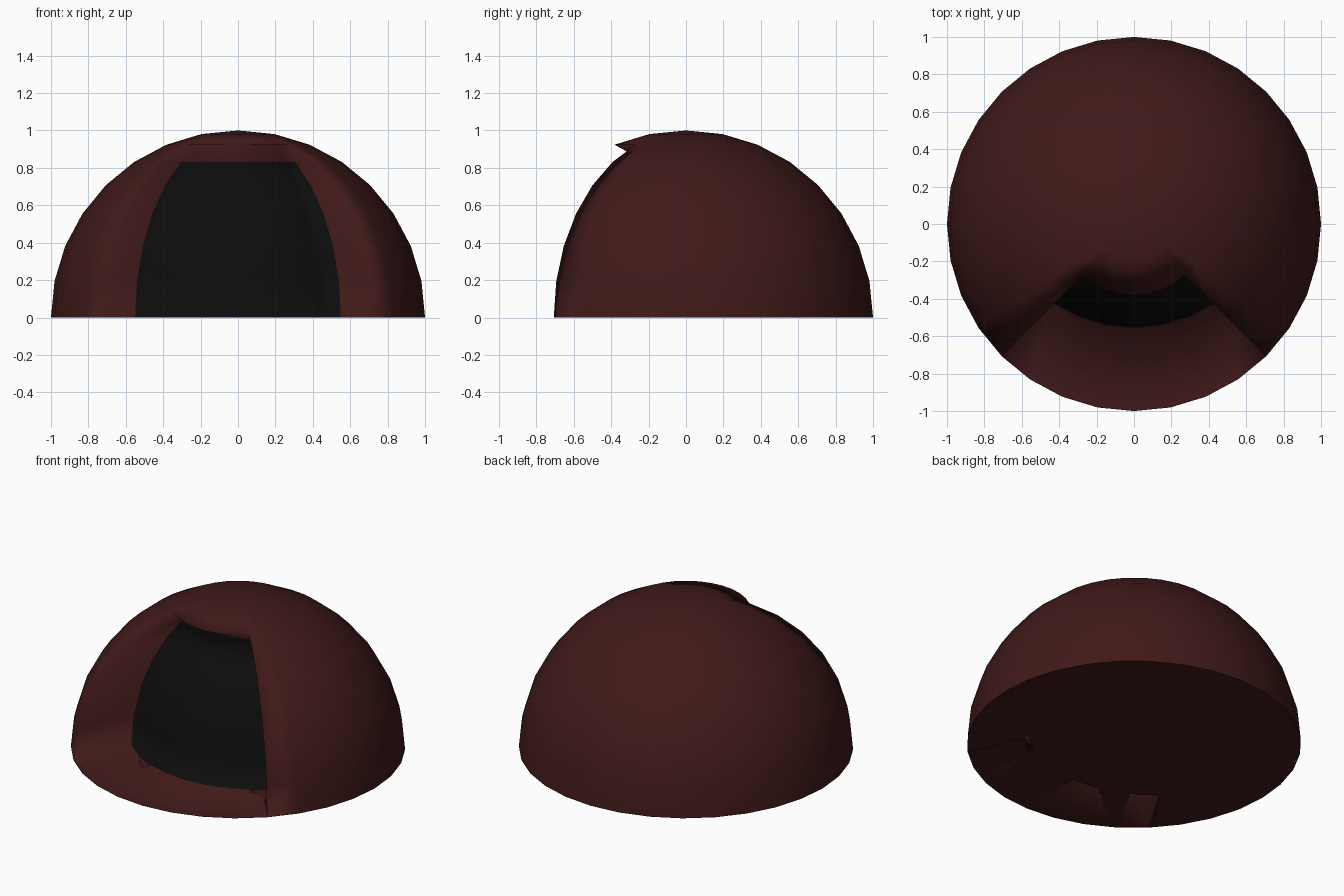
import bpy, bmesh
from math import sin, cos, pi

if "Cube" in bpy.data.objects:
    bpy.data.objects.remove(bpy.data.objects["Cube"])

SEG, RINGS = 32, 8            # hemisphere resolution
STEP = 2 * pi / SEG
C0, C1 = 20, 28               # columns of the front opening (-135 to -45 degrees)
LIP, TOP = 6, 5               # ring of the lip, top ring of the recessed panel
SCALE = 0.778                 # recess is shrunk towards the back of the dome


def material(name, rgb):
    m = bpy.data.materials.new(name)
    m.diffuse_color = (*rgb, 1)
    m.use_nodes = True
    m.node_tree.nodes["Principled BSDF"].inputs["Base Color"].default_value = m.diffuse_color
    return m


bm = bmesh.new()


def face(verts, smooth=True, mat=0):
    f = bm.faces.new(verts)
    f.smooth = smooth
    f.material_index = mat
    return f


# outer shell vertices
shell = []
for r in range(RINGS):
    lat = r * STEP
    shell.append([bm.verts.new((cos(lat) * cos(c * STEP), cos(lat) * sin(c * STEP), sin(lat)))
                  for c in range(SEG)])
pole = bm.verts.new((0, 0, 1))

# outer shell with the opening left out
for c in range(SEG):
    n = (c + 1) % SEG
    for r in range(RINGS - 1):
        if not (C0 <= c < C1 and r < LIP):
            face([shell[r][c], shell[r][n], shell[r + 1][n], shell[r + 1][c]])
    face([shell[-1][c], shell[-1][n], pole])

# recessed dark panel
panel = [[bm.verts.new((v.co.x * SCALE, v.co.y * SCALE + 1 - SCALE, v.co.z))
          for v in shell[r][C0:C1 + 1]] for r in range(TOP + 1)]
W = C1 - C0
for r in range(TOP):
    for i in range(W):
        face([panel[r][i], panel[r][i + 1], panel[r + 1][i + 1], panel[r + 1][i]], mat=1)

# floor and underside of the lip
for i in range(W):
    c = C0 + i
    face([shell[0][c], shell[0][c + 1], panel[0][i + 1], panel[0][i]])
    face([panel[TOP][i], panel[TOP][i + 1], shell[LIP][c + 1], shell[LIP][c]])

# side walls of the opening
for r in range(TOP):
    face([shell[r][C0], panel[r][0], panel[r + 1][0], shell[r + 1][C0]])
    face([panel[r][W], shell[r][C1], shell[r + 1][C1], panel[r + 1][W]])
face([shell[TOP][C0], panel[TOP][0], shell[LIP][C0]])
face([panel[TOP][W], shell[TOP][C1], shell[LIP][C1]])

# flat base
face([bm.verts.new(v.co) for v in reversed(shell[0])], smooth=False)

# unused corner-ring vertices behind the opening
bmesh.ops.delete(bm, geom=[v for v in bm.verts if not v.link_faces], context='VERTS')

mesh = bpy.data.meshes.new("dome_oven")
bm.to_mesh(mesh)
bm.free()
mesh.materials.append(material("dark_red_clay", (0.052, 0.010, 0.010)))
mesh.materials.append(material("soot_black", (0.004, 0.004, 0.004)))
bpy.context.collection.objects.link(bpy.data.objects.new("dome_oven", mesh))
